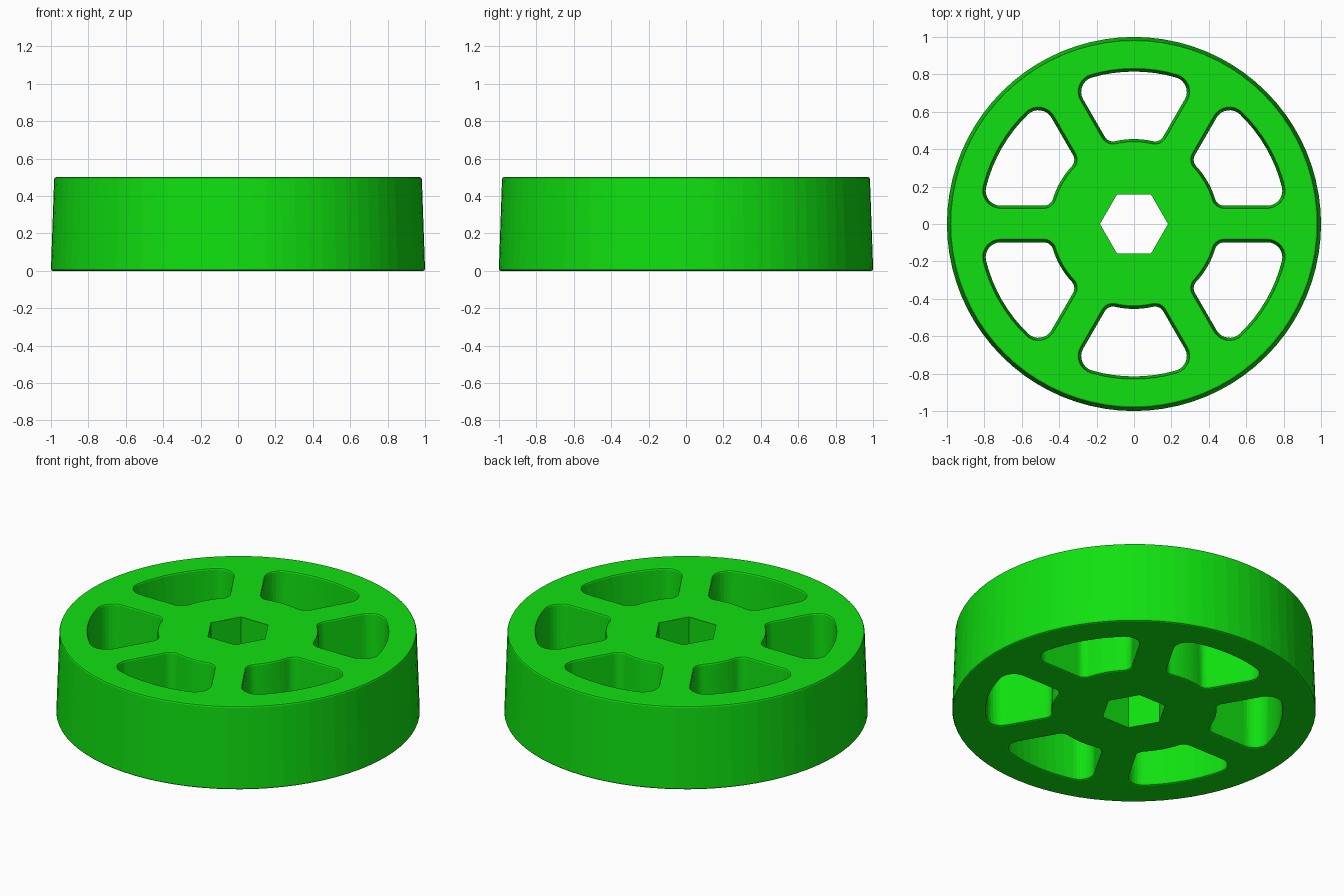
import bpy, bmesh
from math import sin, cos, pi, sqrt, atan2, radians

if "Cube" in bpy.data.objects:
    bpy.data.objects.remove(bpy.data.objects["Cube"])

SPOKES = 6
HALF_SPOKE, R_OUT, R_IN = 0.078, 0.835, 0.434   # pocket outline at the top face
F_OUT, F_IN = 0.10, 0.07                        # pocket corner radii


def arc(cx, cy, r, a0, a1, n):
    return [(cx + r * cos(a0 + (a1 - a0) * i / n),
             cy + r * sin(a0 + (a1 - a0) * i / n)) for i in range(n + 1)]


def pocket(d, turn):
    """Rounded window between two spokes, shrunk by d, rotated by turn."""
    half = pi / SPOKES
    yo, yi = HALF_SPOKE + F_OUT, HALF_SPOKE + F_IN
    xo = sqrt((R_OUT - F_OUT) ** 2 - yo ** 2)
    xi = sqrt((R_IN + F_IN) ** 2 - yi ** 2)
    ao, ai = atan2(yo, xo), atan2(yi, xi)
    # lower half: inner arc, inner corner, outer corner, outer arc
    pts = arc(0, 0, R_IN + d, half, ai, 4)[:-1]
    pts += arc(xi, yi, F_IN - d, pi + ai, 1.5 * pi, 7)
    pts += arc(xo, yo, F_OUT - d, -pi / 2, ao, 8)
    pts += arc(0, 0, R_OUT - d, ao, half, 4)[1:]
    # mirror across the pocket's centre line
    c, s = cos(2 * half), sin(2 * half)
    pts += [(x * c + y * s, x * s - y * c) for x, y in reversed(pts[1:-1])]
    c, s = cos(turn), sin(turn)
    return [(x * c - y * s, x * s + y * c) for x, y in pts]


def circle(r, n):
    return [(r * cos(2 * pi * i / n), r * sin(2 * pi * i / n)) for i in range(n)]


bm = bmesh.new()
bottom_edges, top_edges = [], []


def wall(sections):
    """Skin a stack of (z, outline) loops and remember its end loops."""
    loops = [[bm.verts.new((x, y, z)) for x, y in pts] for z, pts in sections]
    n = len(loops[0])
    for a, b in zip(loops, loops[1:]):
        for i in range(n):
            j = (i + 1) % n
            bm.faces.new((a[i], a[j], b[j], b[i]))
    for loop, store in ((loops[0], bottom_edges), (loops[-1], top_edges)):
        store += [bm.edges.get((loop[i], loop[(i + 1) % n])) for i in range(n)]


# drafted rim with small rounded edges
wall([(z, circle(r, 80)) for z, r in
      ((0, 0.991), (0.003, 0.997), (0.01, 1.0), (0.49, 0.983), (0.497, 0.98), (0.5, 0.974))])
# six drafted pockets
for k in range(SPOKES):
    wall([(z, pocket(d, k * radians(60))) for z, d in
          ((0, 0.011), (0.003, 0.017), (0.01, 0.02), (0.49, 0.008), (0.497, 0.005), (0.5, 0.0))])
# straight hexagonal shaft hole
wall([(z, circle(0.182, 6)) for z in (0, 0.5)])

# flat bottom and top faces
for edges in (bottom_edges, top_edges):
    bmesh.ops.triangle_fill(bm, use_beauty=True, use_dissolve=False, edges=edges)
bmesh.ops.recalc_face_normals(bm, faces=bm.faces[:])

mesh = bpy.data.meshes.new("spoked_wheel")
bm.to_mesh(mesh)
bm.free()
wheel = bpy.data.objects.new("spoked_wheel", mesh)
bpy.context.collection.objects.link(wheel)

green = bpy.data.materials.new("green")
green.diffuse_color = (0.005, 0.75, 0.005, 1)
green.use_nodes = True
green.node_tree.nodes["Principled BSDF"].inputs["Base Color"].default_value = green.diffuse_color
mesh.materials.append(green)
